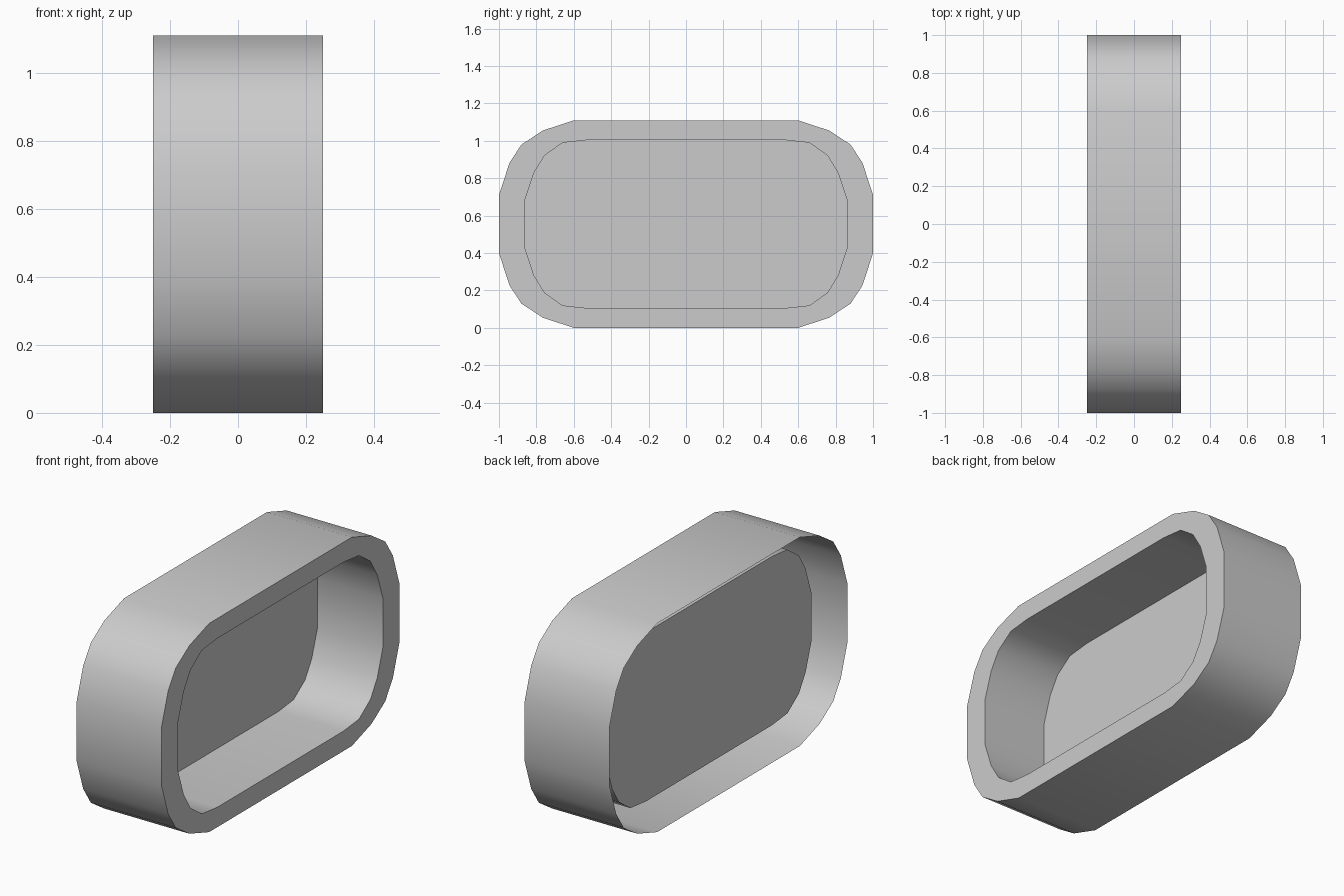
import bpy
import math

cube = bpy.data.objects.get("Cube")
if cube:
    bpy.data.objects.remove(cube, do_unlink=True)

MID_Z = 0.555       # height of the centre line
HALF_WIDTH = 0.25
PANEL_X = -0.135    # depth of the recessed panel

grey = bpy.data.materials.new("plain grey")
grey.use_nodes = True
COLOUR = (0.6, 0.6, 0.6, 1)
grey.diffuse_color = COLOUR
grey.node_tree.nodes["Principled BSDF"].inputs["Base Color"].default_value = COLOUR

# Quarter outlines (y, z from the centre), from the side round to the top
OUTER = [(1.0, 0.155), (0.944, 0.327), (0.88, 0.425), (0.766, 0.5), (0.6, 0.555)]
INNER = [(0.86, 0.132), (0.813, 0.274), (0.756, 0.367), (0.66, 0.435), (0.53, 0.449)]


def loop(quarter, x):
    """Mirror a quarter outline into a full counter-clockwise loop at depth x."""
    half = quarter + [(-y, z) for y, z in reversed(quarter)]
    full = half + [(-y, -z) for y, z in half]
    return [(x, y, MID_Z + z) for y, z in full]


def make(name, verts, faces):
    mesh = bpy.data.meshes.new(name)
    mesh.from_pydata(verts, [], faces)
    mesh.materials.append(grey)
    obj = bpy.data.objects.new(name, mesh)
    bpy.context.collection.objects.link(obj)
    return obj


def band(name, a, b):
    """Join two loops with a strip of quads, smooth along its length."""
    n = len(a)
    faces = [(i, (i + 1) % n, n + (i + 1) % n, n + i) for i in range(n)]
    obj = make(name, a + b, faces)
    bpy.ops.object.select_all(action="DESELECT")
    obj.select_set(True)
    bpy.context.view_layer.objects.active = obj
    bpy.ops.object.shade_smooth_by_angle(angle=math.radians(40))


outer_back = loop(OUTER, -HALF_WIDTH)
outer_rim = loop(OUTER, HALF_WIDTH)
inner_rim = loop(INNER, HALF_WIDTH)
inner_back = loop(INNER, PANEL_X)

# Thin outer wall, open behind the panel
band("outer_wall", outer_back, outer_rim)
# Flat rim between the two walls
band("flat_rim", outer_rim, inner_rim)
# Wall of the recess and the panel closing it
band("recess_wall", inner_rim, inner_back)
make("recess_panel", inner_back, [tuple(range(len(inner_back)))])
